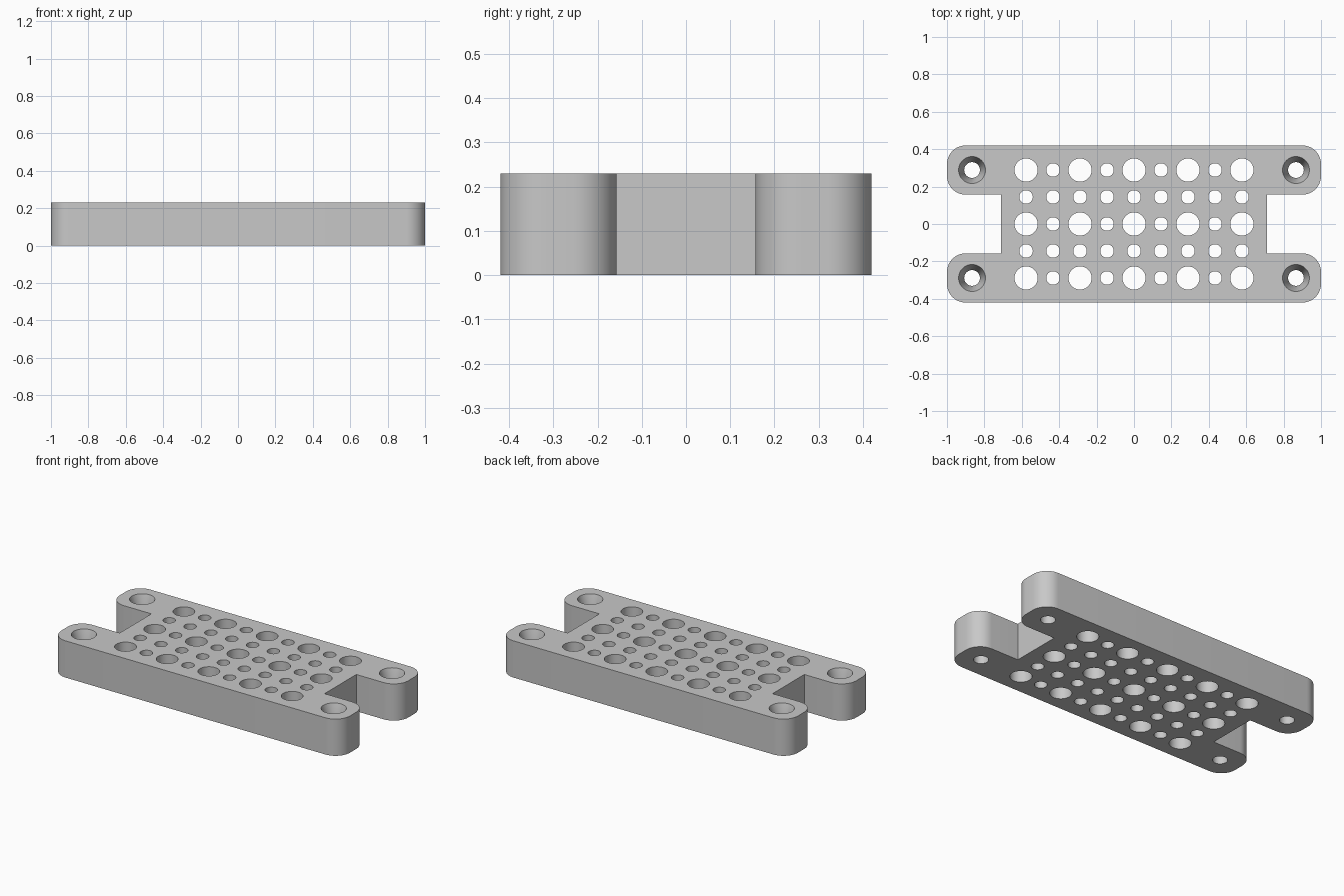
import bpy, bmesh, math
from mathutils import Matrix

old = bpy.data.objects.get("Cube")
if old:
    bpy.data.objects.remove(old, do_unlink=True)

HEIGHT = 0.23
HALF_X, HALF_Y = 1.0, 0.42
NOTCH_X, NOTCH_Y = 0.71, 0.157
CORNER = 0.1
PITCH = 0.1443

grey = bpy.data.materials.new("plain grey")
grey.use_nodes = True
colour = (0.58, 0.58, 0.58, 1)
grey.diffuse_color = colour
grey.node_tree.nodes["Principled BSDF"].inputs["Base Color"].default_value = colour


def make_object(name, bm):
    bmesh.ops.recalc_face_normals(bm, faces=bm.faces)
    mesh = bpy.data.meshes.new(name)
    bm.to_mesh(mesh)
    bm.free()
    mesh.materials.append(grey)
    obj = bpy.data.objects.new(name, mesh)
    bpy.context.collection.objects.link(obj)
    return obj


def arc(cx, cy, start, steps=12):
    """Quarter turn of a rounded corner, anticlockwise."""
    angles = [math.radians(start + 90 * i / steps) for i in range(steps + 1)]
    return [(cx + CORNER * math.cos(a), cy + CORNER * math.sin(a)) for a in angles]


# Plate outline: two rounded ears on the right half, then turned for the other half
inner_x = HALF_X - CORNER
half = arc(inner_x, -HALF_Y + CORNER, -90)
half += arc(inner_x, -NOTCH_Y - CORNER, 0)
half += [(NOTCH_X, -NOTCH_Y), (NOTCH_X, NOTCH_Y)]
half += arc(inner_x, NOTCH_Y + CORNER, -90)
half += arc(inner_x, HALF_Y - CORNER, 0)
outline = half + [(-x, -y) for x, y in half]

bm = bmesh.new()
base = bm.faces.new([bm.verts.new((x, y, 0)) for x, y in outline])
top = bmesh.ops.extrude_face_region(bm, geom=[base])["geom"]
bmesh.ops.translate(bm, vec=(0, 0, HEIGHT),
                    verts=[v for v in top if isinstance(v, bmesh.types.BMVert)])
plate = make_object("mounting_plate", bm)


def drill(bm, x, y, profile, sides=40):
    """Add a closed turned cutter from (radius, height) pairs, bottom to top."""
    rings = []
    for r, z in profile:
        ring = bmesh.ops.create_circle(bm, segments=sides, radius=r,
                                       matrix=Matrix.Translation((x, y, z)))
        rings.append(ring["verts"])
    for low, high in zip(rings, rings[1:]):
        for i in range(sides):
            j = (i + 1) % sides
            bm.faces.new((low[i], low[j], high[j], high[i]))
    bm.faces.new(rings[0])
    bm.faces.new(rings[-1])


cut = bmesh.new()
# Grid of holes, large on every second row and column
for col in range(-4, 5):
    for row in range(-2, 3):
        radius = 0.062 if col % 2 == 0 and row % 2 == 0 else 0.036
        drill(cut, col * PITCH, row * PITCH, [(radius, -0.1), (radius, HEIGHT + 0.1)])

# Tapered screw holes in the ears
for sx in (-1, 1):
    for sy in (-1, 1):
        drill(cut, sx * 6 * PITCH, sy * 2 * PITCH,
              [(0.042, -0.1), (0.042, HEIGHT - 0.1), (0.072, HEIGHT), (0.072, HEIGHT + 0.1)])
cutter = make_object("hole_cutter", cut)
cutter.hide_render = True

# Cut the holes and drop the helper
bpy.ops.object.select_all(action="DESELECT")
plate.select_set(True)
bpy.context.view_layer.objects.active = plate
mod = plate.modifiers.new("holes", "BOOLEAN")
mod.operation = "DIFFERENCE"
mod.solver = "EXACT"
mod.object = cutter
bpy.ops.object.modifier_apply(modifier=mod.name)
bpy.data.objects.remove(cutter, do_unlink=True)

bpy.ops.object.shade_smooth_by_angle(angle=math.radians(30))
